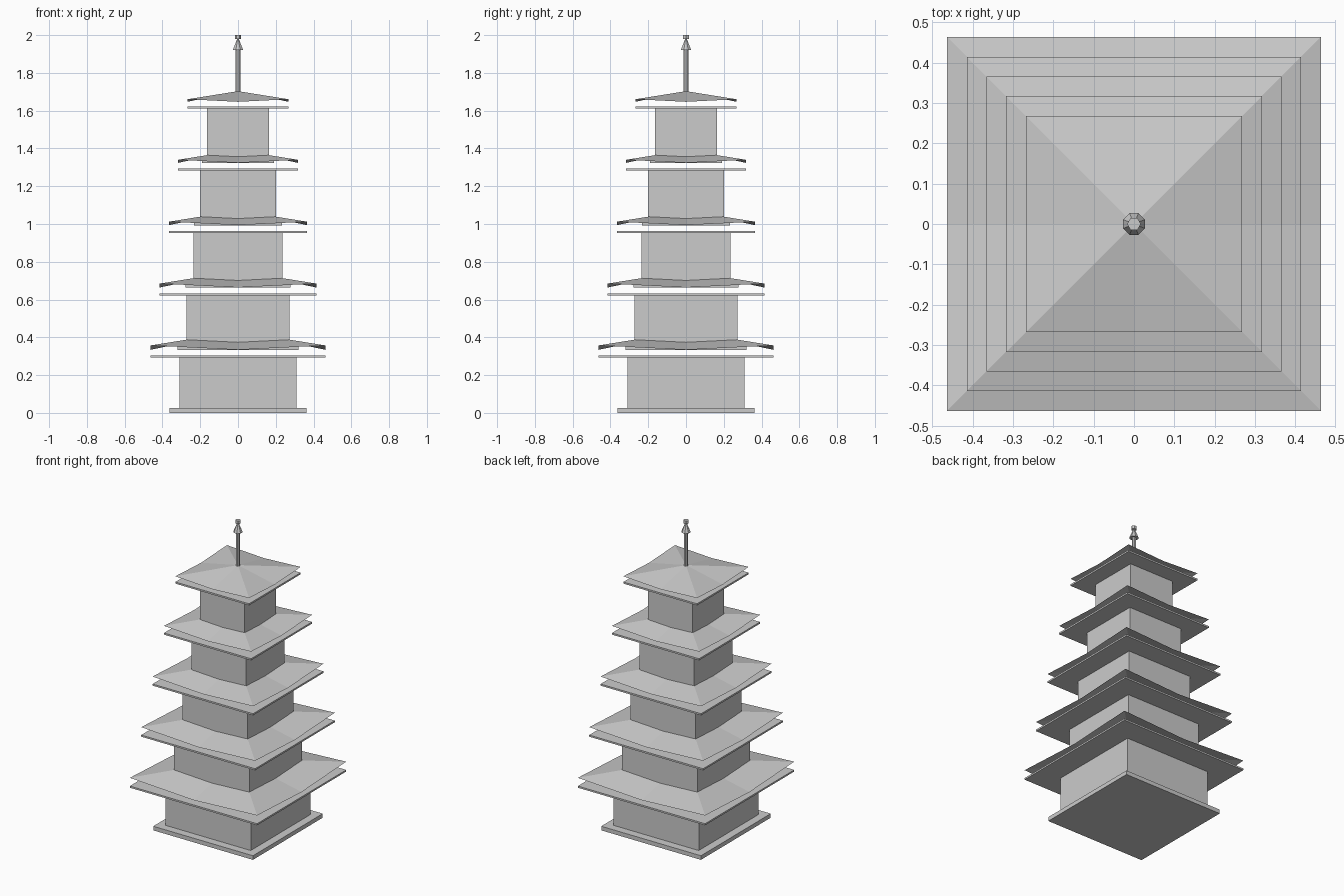
import bpy, bmesh
from math import pi

if "Cube" in bpy.data.objects:
    bpy.data.objects.remove(bpy.data.objects["Cube"])


def box(name, half, z0, z1):
    bpy.ops.mesh.primitive_cube_add(size=1, location=(0, 0, (z0 + z1) / 2))
    ob = bpy.context.object
    ob.name = name
    ob.scale = (half * 2, half * 2, z1 - z0)


def cone(name, sides, r0, r1, z0, z1, turn=0):
    bpy.ops.mesh.primitive_cone_add(vertices=sides, radius1=r0, radius2=r1, depth=z1 - z0,
                                    location=(0, 0, (z0 + z1) / 2), rotation=(0, 0, turn))
    bpy.context.object.name = name


def roof(name, half, z, rise, lift):
    # thin eight-panel sheet with lifted corners
    bm = bmesh.new()
    apex = bm.verts.new((0, 0, z + rise))
    ring = [(1, 0), (1, 1), (0, 1), (-1, 1), (-1, 0), (-1, -1), (0, -1), (1, -1)]
    vs = [bm.verts.new((x * half, y * half, z + lift * abs(x * y))) for x, y in ring]
    for i in range(8):
        bm.faces.new((apex, vs[i], vs[(i + 1) % 8]))
    me = bpy.data.meshes.new(name)
    bm.to_mesh(me)
    bm.free()
    bpy.context.collection.objects.link(bpy.data.objects.new(name, me))


# five shrinking storeys
for i in range(5):
    z = 0.33 * i + (0.003 if i else 0)
    body = 0.31 - 0.0367 * i
    eave = 0.463 - 0.0487 * i
    n = i + 1
    box(f"plinth_{n}", body * 1.17, z, z + 0.027)
    box(f"wall_{n}", body, z + 0.027, 0.33 * i + 0.293)
    box(f"eave_slab_{n}", eave, 0.33 * i + 0.292, 0.33 * i + 0.303)
    roof(f"roof_{n}", eave, 0.33 * i + (0.334 if i < 4 else 0.327), eave * 0.21, eave * 0.05)

# spire on the top roof
cone("spire_mast", 8, 0.013, 0.013, 1.69, 1.93, pi / 8)
cone("spire_cone", 8, 0.029, 0.004, 1.922, 1.982, pi / 8)
cone("spire_cap", 6, 0.017, 0.017, 1.98, 2.0, pi / 6)
